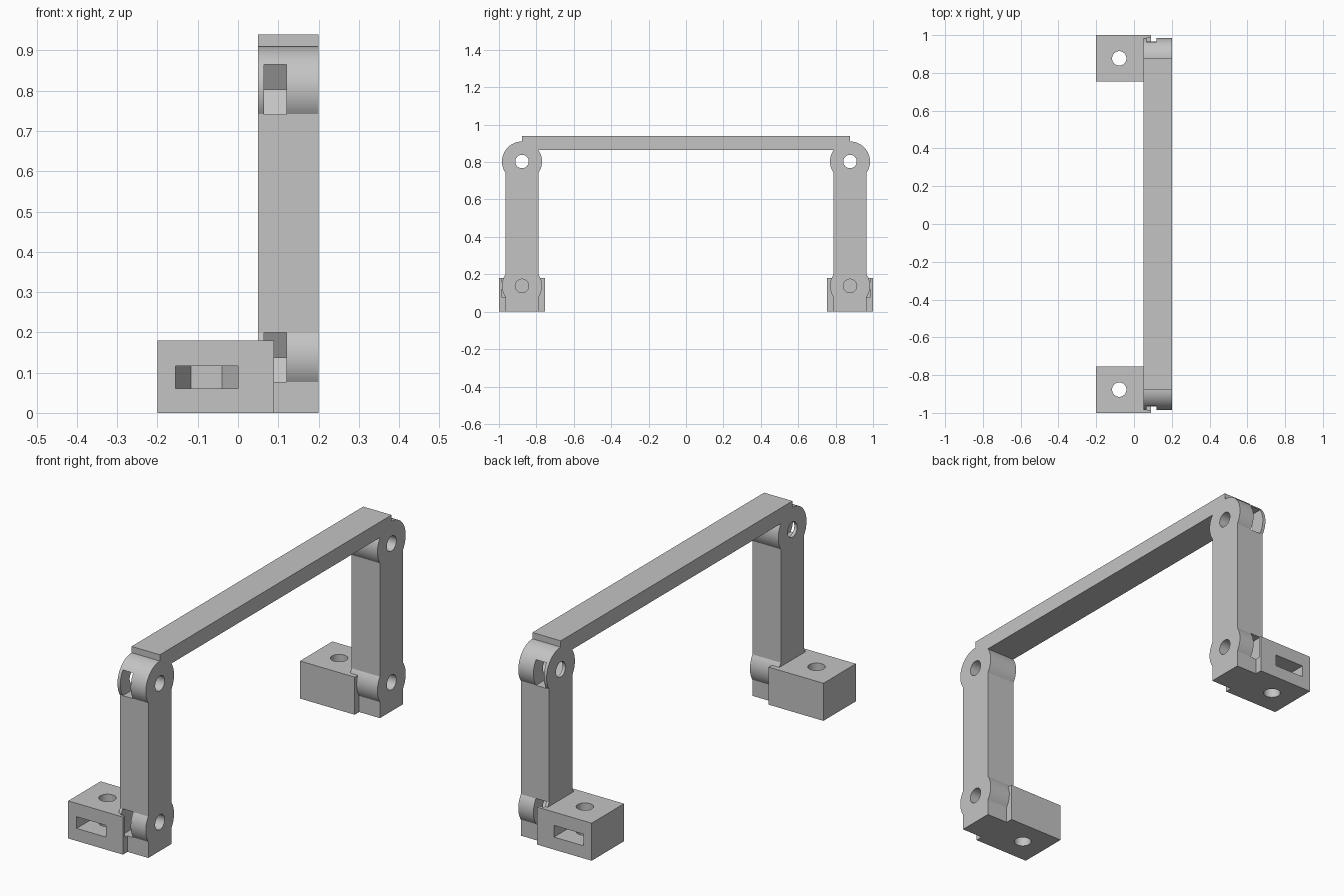
import bpy, bmesh, math

cube = bpy.data.objects.get("Cube")
if cube:
    bpy.data.objects.remove(cube, do_unlink=True)

# Single plain grey
grey = bpy.data.materials.new("light_grey")
grey.use_nodes = True
COLOUR = (0.55, 0.55, 0.55, 1)
grey.diffuse_color = COLOUR
grey.node_tree.nodes["Principled BSDF"].inputs["Base Color"].default_value = COLOUR

PIVOT = 0.877                # distance of each leg centre from the middle
LOW, HIGH = 0.138, 0.803     # heights of the two knuckles
KNOB, HALF = 0.107, 0.088    # knuckle radius and leg half depth
BORE = 0.036


def prism(name, points, axis, lo, hi):
    """Extrude a (y, z) outline along x, or an (x, y) outline along z."""
    bm = bmesh.new()
    rings = []
    for d in (lo, hi):
        rings.append([bm.verts.new((d, p, q) if axis == "X" else (p, q, d)) for p, q in points])
    a, b = rings
    bm.faces.new(a)
    bm.faces.new(b)
    for i in range(len(a)):
        j = (i + 1) % len(a)
        bm.faces.new((a[i], a[j], b[j], b[i]))
    bmesh.ops.recalc_face_normals(bm, faces=bm.faces)
    mesh = bpy.data.meshes.new(name)
    bm.to_mesh(mesh)
    bm.free()
    mesh.materials.append(grey)
    obj = bpy.data.objects.new(name, mesh)
    bpy.context.collection.objects.link(obj)
    return obj


def arc(cx, cy, r, start, end, n):
    return [(cx + r * math.cos(start + (end - start) * i / n),
             cy + r * math.sin(start + (end - start) * i / n)) for i in range(n + 1)]


def circle(cx, cy, r, n=40):
    return arc(cx, cy, r, 0, 2 * math.pi, n)[:-1]


def rect(x0, y0, x1, y1):
    return [(x0, y0), (x1, y0), (x1, y1), (x0, y1)]


def activate(obj):
    bpy.ops.object.select_all(action="DESELECT")
    obj.select_set(True)
    bpy.context.view_layer.objects.active = obj


def cut(obj, cutters):
    activate(obj)
    for c in cutters:
        c.hide_render = True
        mod = obj.modifiers.new("cut", "BOOLEAN")
        mod.operation = "DIFFERENCE"
        mod.solver = "EXACT"
        mod.object = c
        bpy.ops.object.modifier_apply(modifier=mod.name)
    bpy.ops.object.shade_smooth_by_angle(angle=math.radians(30))


def nut_pocket(s, z):
    """Hexagonal pocket that opens towards the outer side of a knuckle."""
    r, h, out = 0.071, 0.0615, 0.108
    shape = [(-r, 0), (-r / 2, h), (out, h), (out, -h), (-r / 2, -h)]
    return prism("pocket_cutter", [(s * (PIVOT + u), z + v) for u, v in shape], "X", 0.065, 0.12)


def leg_outline(s):
    a = math.acos(HALF / KNOB)
    pts = [(HALF, 0)]
    pts += arc(0, LOW, KNOB, -a, a, 12)
    pts += arc(0, HIGH, KNOB, -a, math.pi + a, 48)
    pts += arc(0, LOW, KNOB, math.pi - a, math.pi + a, 12)
    pts.append((-HALF, 0))
    return [(s * PIVOT + u, v) for u, v in pts]


for s, end in ((-1, "front"), (1, "back")):
    c = s * PIVOT
    low_pocket = nut_pocket(s, LOW)
    high_pocket = nut_pocket(s, HIGH)

    # Leg with rounded knuckles, nut pockets and cross bores
    leg = prism(end + "_leg", leg_outline(s), "X", 0.05, 0.2)
    low_bore = prism("bore_cutter", circle(c, LOW, BORE), "X", 0.1, 0.3)
    high_bore = prism("bore_cutter", circle(c, HIGH, BORE), "X", -0.1, 0.3)
    cut(leg, [low_pocket, high_pocket, low_bore, high_bore])

    # Foot block with an upright bolt hole and a nut slot
    foot = prism(end + "_foot", rect(-0.2, s * 0.755, 0.09, s), "Z", 0, 0.18)
    hole = prism("hole_cutter", circle(-0.078, c, 0.038), "Z", -0.1, 0.3)
    r, h = 0.0775, 0.067
    shape = [(-r / 2, -h), (r / 2, -h), (r, 0), (r, 0.2), (-r, 0.2), (-r, 0)]
    slot = prism("slot_cutter", [(u - 0.078, s * (PIVOT + v)) for u, v in shape], "Z", 0.06, 0.116)
    cut(foot, [low_pocket, hole, slot])

    for helper in (low_pocket, high_pocket, low_bore, high_bore, hole, slot):
        bpy.data.objects.remove(helper, do_unlink=True)

# Long bar joining the two legs
prism("handle_bar", rect(-PIVOT, 0.865, PIVOT, 0.94), "X", 0.05, 0.2)
